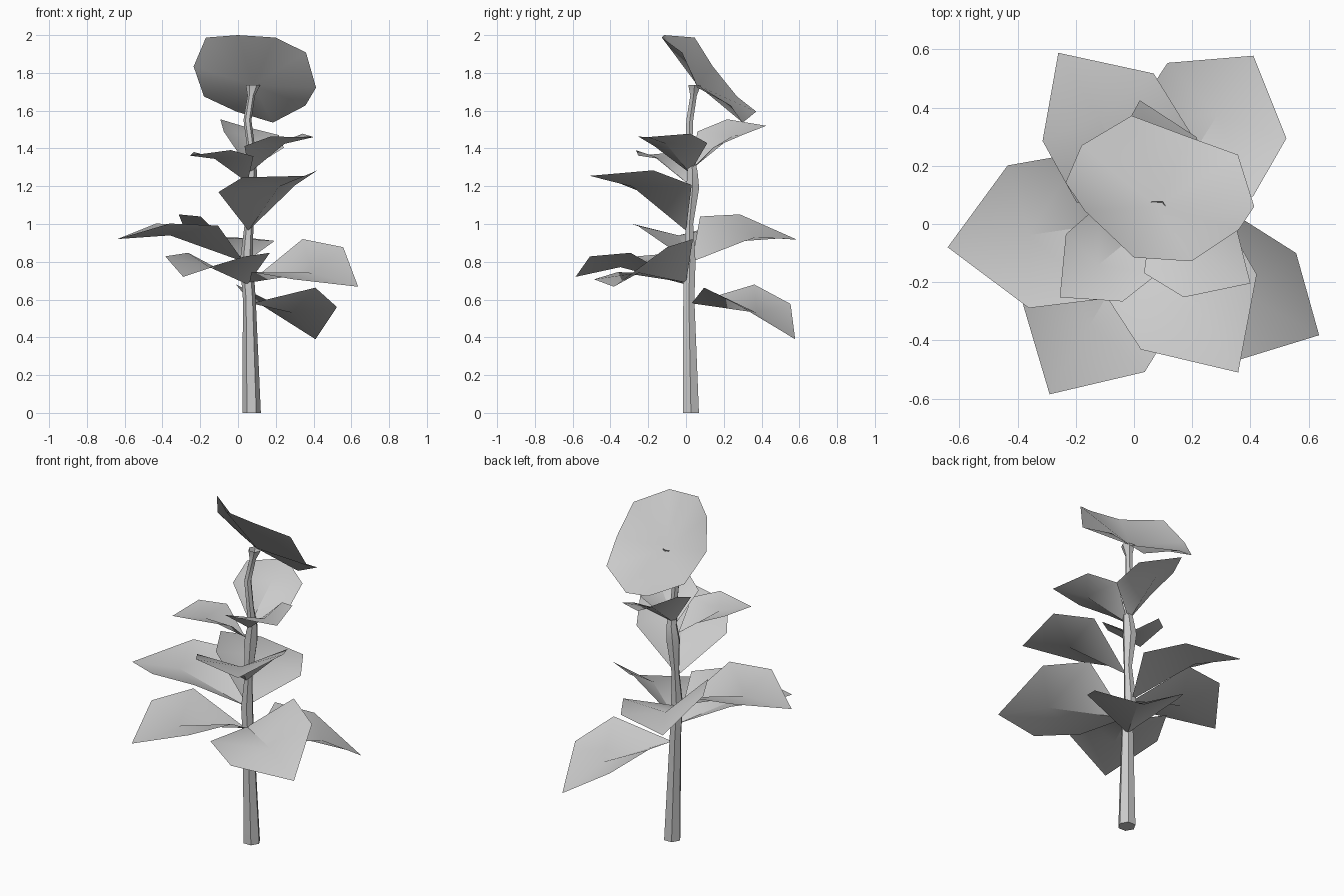
import bpy
import bmesh
from math import cos, sin, pi, radians
from mathutils import Vector

if "Cube" in bpy.data.objects:
    bpy.data.objects.remove(bpy.data.objects["Cube"])

GREY = (0.6, 0.6, 0.6, 1.0)
plant = bpy.data.materials.new("plant grey")
plant.use_nodes = True
plant.diffuse_color = GREY
plant.node_tree.nodes["Principled BSDF"].inputs["Base Color"].default_value = GREY


def finish(name, points, faces):
    """Turn points and faces into a smooth-shaded object."""
    bm = bmesh.new()
    verts = [bm.verts.new(p) for p in points]
    for face in faces:
        bm.faces.new([verts[i] for i in face]).smooth = True
    mesh = bpy.data.meshes.new(name)
    bm.to_mesh(mesh)
    bm.free()
    mesh.materials.append(plant)
    obj = bpy.data.objects.new(name, mesh)
    bpy.context.collection.objects.link(obj)
    bpy.context.view_layer.objects.active = obj
    bpy.ops.object.select_all(action="DESELECT")
    obj.select_set(True)
    bpy.ops.object.shade_smooth_by_angle(angle=radians(40))
    return obj


def leaf(name, base, tip, roll):
    """Folded leaf: a midrib from base to tip with two raised corners a side."""
    base, tip = Vector(base), Vector(tip)
    along = tip - base
    size = along.length
    along.normalize()
    left = Vector((0, 0, 1)).cross(along).normalized()
    up = along.cross(left)
    a = radians(roll)
    left, up = left * cos(a) + up * sin(a), up * cos(a) - left * sin(a)
    # base, left near, left far, tip, right far, right near, midrib
    shape = [(0, 0, 0), (.3, .37, .23), (.67, .36, .18), (1, 0, 0),
             (.67, -.36, .18), (.3, -.37, .23), (.6, 0, .1)]
    points = [base + size * (along * u + left * v + up * w) for u, v, w in shape]
    finish(name, points, [(i, 6, (i + 1) % 6) for i in range(6)])


# Leaves: base, tip, roll in degrees (left edge up)
leaf("low_back_leaf", (.07, .03, .58), (.41, .578, .39), 2)
leaf("low_front_leaf", (.05, 0, .68), (-.29, -.585, .72), 0)
leaf("low_side_leaf", (.06, 0, .69), (.636, -.382, .668), 20)
leaf("middle_back_leaf", (.04, .03, .80), (-.26, .588, .917), 16)
leaf("middle_side_leaf", (.03, .02, .80), (-.64, -.08, .92), 0)
leaf("middle_front_leaf", (.055, 0, .965), (.358, -.51, 1.255), 5)
leaf("upper_front_leaf", (.05, 0, 1.22), (-.255, -.252, 1.362), 2)
leaf("upper_side_leaf", (.06, .02, 1.27), (.40, -.204, 1.46), 3)
leaf("upper_back_leaf", (.06, .03, 1.29), (.02, .425, 1.52), 17)

# Stem: six-sided rings of x, y, z, radius, thickened at the leaf joints
SIDES = 6
rings = [(.072, .026, 0, .049), (.06, .015, .6, .034), (.045, .02, .8, .035),
         (.058, .018, 1.0, .023), (.06, .035, 1.19, .04), (.07, .035, 1.28, .03),
         (.07, .015, 1.4, .021), (.05, .02, 1.55, .021), (.07, .04, 1.68, .02),
         (.08, .045, 1.735, .038)]
points = [(x + r * cos(2 * pi * k / SIDES), y + r * sin(2 * pi * k / SIDES), z)
          for x, y, z, r in rings for k in range(SIDES)]
faces = [tuple(reversed(range(SIDES)))]
for i in range(len(rings) - 1):
    for k in range(SIDES):
        n = (k + 1) % SIDES
        a, b = i * SIDES, (i + 1) * SIDES
        faces.append((a + k, a + n, b + n, b + k))
finish("stem", points, faces)

# Flower head: shallow dish fanned from its centre
rim = [(-.235, .142, 1.834), (-.17, .046, 1.987), (0, -.115, 2), (.198, -.128, 1.987),
       (.36, -.02, 1.908), (.413, .06, 1.722), (.357, .238, 1.627), (.185, .3, 1.537),
       (-.008, .372, 1.595), (-.18, .27, 1.675)]
count = len(rim)
finish("flower_head", [(.08, .06, 1.735)] + rim,
       [(0, 1 + i, 1 + (i + 1) % count) for i in range(count)])
